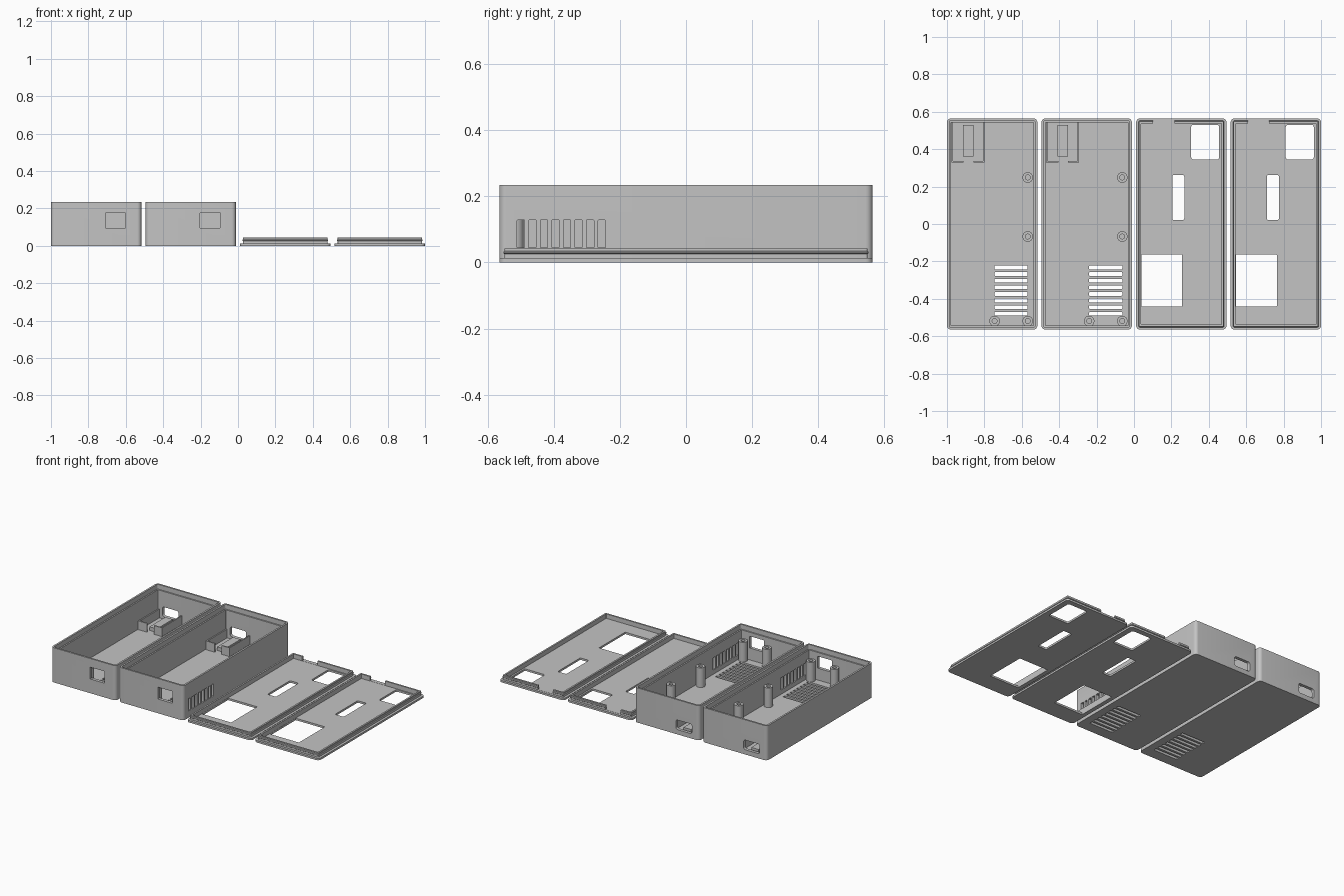
import bpy, bmesh, math
from mathutils import Matrix, Vector

if "Cube" in bpy.data.objects:
    bpy.data.objects.remove(bpy.data.objects["Cube"])

W, D, H = 0.483, 1.13, 0.234      # footprint and case height
FLOOR, PLATE = 0.016, 0.013
PITCH = 0.5055

grey = bpy.data.materials.new("plastic_grey")
grey.use_nodes = True
grey.diffuse_color = (0.55, 0.55, 0.55, 1)
grey.node_tree.nodes["Principled BSDF"].inputs["Base Color"].default_value = (0.55, 0.55, 0.55, 1)


def rounded(w, d, r, z, n=6):
    """Outline of a rounded rectangle at height z."""
    pts = []
    for k, (sx, sy) in enumerate([(1, 1), (-1, 1), (-1, -1), (1, -1)]):
        for i in range(n + 1):
            a = math.radians(90 * (k + i / n))
            pts.append(Vector((sx * (w / 2 - r) + r * math.cos(a),
                               sy * (d / 2 - r) + r * math.sin(a), z)))
    return pts


def circle(r, z, n=32):
    return [Vector((r * math.cos(2 * math.pi * i / n), r * math.sin(2 * math.pi * i / n), z))
            for i in range(n)]


def loft(bm, outlines, matrix=Matrix()):
    """Skin successive outlines and cap both ends."""
    loops = [[bm.verts.new(matrix @ p) for p in o] for o in outlines]
    faces = [bm.faces.new(loops[0][::-1]), bm.faces.new(loops[-1])]
    n = len(loops[0])
    for a, b in zip(loops, loops[1:]):
        for i in range(n):
            j = (i + 1) % n
            faces.append(bm.faces.new((a[i], a[j], b[j], b[i])))
    bmesh.ops.recalc_face_normals(bm, faces=faces)


def block(bm, lo, hi):
    lo, hi = Vector(lo), Vector(hi)
    size = hi - lo
    bmesh.ops.create_cube(bm, size=1, matrix=Matrix.Translation((lo + hi) / 2)
                          @ Matrix.Diagonal((*size, 1)))


def hole(bm, x0, x1, y0, y1, z0, z1, r=0.004, turn=Matrix()):
    """Rounded prism used for cutting."""
    w, d = x1 - x0, y1 - y0
    loft(bm, [rounded(w, d, r, z0), rounded(w, d, r, z1)],
         turn @ Matrix.Translation(((x0 + x1) / 2, (y0 + y1) / 2, 0)))


def make(name, bm):
    mesh = bpy.data.meshes.new(name)
    bm.to_mesh(mesh)
    bm.free()
    ob = bpy.data.objects.new(name, mesh)
    bpy.context.collection.objects.link(ob)
    mesh.materials.append(grey)
    return ob


def cut(ob, bm):
    """Subtract the cutter mesh from ob and discard the cutter."""
    cutter = make("cutter", bm)
    cutter.hide_render = True
    mod = ob.modifiers.new("cut", "BOOLEAN")
    mod.operation, mod.solver, mod.object = "DIFFERENCE", "EXACT", cutter
    deps = bpy.context.evaluated_depsgraph_get()
    mesh = bpy.data.meshes.new_from_object(ob.evaluated_get(deps))
    ob.modifiers.clear()
    ob.data = mesh
    bpy.data.objects.remove(cutter)


def inset(amount, z):
    return rounded(W - 2 * amount, D - 2 * amount, max(0.022 - amount, 0.004), z)


def smooth(ob):
    bpy.ops.object.select_all(action="DESELECT")
    ob.select_set(True)
    bpy.context.view_layer.objects.active = ob
    bpy.ops.object.shade_smooth_by_angle(angle=math.radians(30))


# Case shell: outer wall, stepped lip, floor
bm = bmesh.new()
loft(bm, [inset(0, 0), inset(0, H), inset(0.012, H), inset(0.012, H - 0.032),
          inset(0.021, H - 0.032), inset(0.021, FLOOR)])
case = make("case_shell", bm)

# Case openings: floor vents, side vents, front window, rear port
bm = bmesh.new()
side = Matrix(((0, 0, 1, 0), (1, 0, 0, 0), (0, 1, 0, 0), (0, 0, 0, 1)))
front = Matrix(((1, 0, 0, 0), (0, 0, 1, 0), (0, 1, 0, 0), (0, 0, 0, 1)))
for i in range(8):
    y = -0.48 + i * 0.0354
    hole(bm, 0.013, 0.19, y - 0.01, y + 0.01, -0.05, 0.03)
    y = -0.5 + i * 0.035
    hole(bm, y - 0.011, y + 0.011, 0.045, 0.128, 0.2, 0.3, 0.001, side)
hole(bm, 0.05, 0.158, 0.096, 0.176, -0.6, -0.52, 0.002, front)
hole(bm, -0.187, -0.067, 0.032, 0.097, 0.53, 0.6, 0.014, front)
cut(case, bm)

# Screw posts with blind bores
bm = bmesh.new()
for x, y in [(0.19, 0.249), (0.19, -0.067), (0.013, -0.519), (0.19, -0.519)]:
    loft(bm, [circle(0.028, FLOOR - 0.004), circle(0.028, 0.148),
              circle(0.013, 0.148), circle(0.013, 0.03)], Matrix.Translation((x, y, 0)))
posts = make("screw_posts", bm)

# Port bracket: two side walls with end feet, and a middle rest
bm = bmesh.new()
zb, zt = FLOOR - 0.004, 0.075
block(bm, (-0.217, 0.329, zb), (-0.209, 0.55, zt))
block(bm, (-0.048, 0.329, zb), (-0.04, 0.55, zt))
block(bm, (-0.21, 0.329, zb), (-0.152, 0.337, zt))
block(bm, (-0.099, 0.329, zb), (-0.047, 0.337, zt))
block(bm, (-0.155, 0.36, zb), (-0.1, 0.53, 0.04))
bracket = make("port_bracket", bm)

# Lid: plate with an upright rim carrying a snap ridge
bm = bmesh.new()
loft(bm, [inset(0, 0), inset(0, PLATE), inset(0.016, PLATE), inset(0.016, 0.025),
          inset(0.012, 0.028), inset(0.012, 0.032), inset(0.016, 0.035),
          inset(0.016, 0.043), inset(0.027, 0.043), inset(0.027, PLATE)])
lid = make("lid", bm)

# Lid openings: square window, slot, display window, rim gap
bm = bmesh.new()
hole(bm, 0.053, 0.203, 0.345, 0.53, -0.05, 0.03, 0.012)
hole(bm, -0.048, 0.016, 0.021, 0.262, -0.05, 0.03, 0.008)
hole(bm, -0.2135, 0.005, -0.441, -0.163, -0.05, 0.03, 0.002)
hole(bm, -0.15, -0.037, 0.533, 0.556, PLATE + 0.001, 0.08, 0.001)
cut(lid, bm)

# Place each part and its twin
for ob, slot in [(case, -1.5), (posts, -1.5), (bracket, -1.5), (lid, 0.5)]:
    smooth(ob)
    ob.location.x = slot * PITCH
    twin = ob.copy()
    twin.name = "second_" + ob.name
    twin.location.x = (slot + 1) * PITCH
    bpy.context.collection.objects.link(twin)
